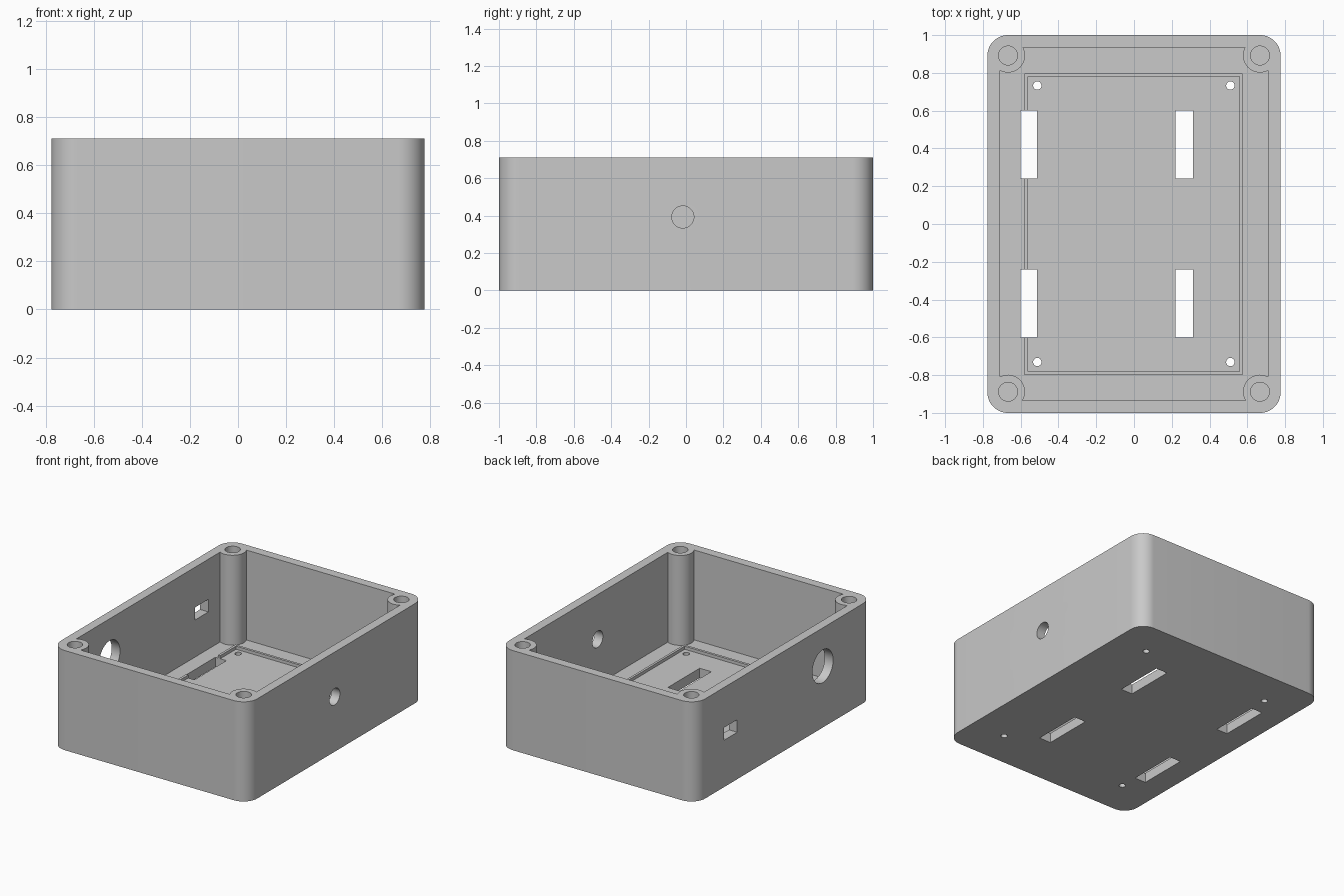
import bpy
import bmesh
from math import sin, cos, pi
from mathutils import Matrix

old = bpy.data.objects.get("Cube")
if old:
    bpy.data.objects.remove(old, do_unlink=True)

WIDTH, DEPTH, HEIGHT = 1.552, 2.0, 0.712
FLOOR = 0.07
RIDGE = 0.022
CORNER = 0.108
POST_X, POST_Y = 0.667, 0.89

grey = bpy.data.materials.new("grey plastic")
grey.use_nodes = True
colour = (0.585, 0.585, 0.585, 1)
grey.diffuse_color = colour
grey.node_tree.nodes["Principled BSDF"].inputs["Base Color"].default_value = colour


def finish(name, bm):
    bmesh.ops.recalc_face_normals(bm, faces=bm.faces)
    mesh = bpy.data.meshes.new(name)
    bm.to_mesh(mesh)
    bm.free()
    mesh.materials.append(grey)
    obj = bpy.data.objects.new(name, mesh)
    bpy.context.collection.objects.link(obj)
    return obj


def box(name, x0, x1, y0, y1, z0, z1):
    bm = bmesh.new()
    place = Matrix.Translation(((x0 + x1) / 2, (y0 + y1) / 2, (z0 + z1) / 2))
    size = Matrix.Diagonal((x1 - x0, y1 - y0, z1 - z0, 1))
    bmesh.ops.create_cube(bm, size=1, matrix=place @ size)
    return finish(name, bm)


def cylinder(name, centre, radius, length, along_x=False):
    bm = bmesh.new()
    turn = Matrix.Rotation(pi / 2, 4, 'Y') if along_x else Matrix()
    bmesh.ops.create_cone(bm, cap_ends=True, segments=48, radius1=radius, radius2=radius,
                          depth=length, matrix=Matrix.Translation(centre) @ turn)
    return finish(name, bm)


def cut(target, cutter):
    """Subtract the cutter from the target and discard the cutter."""
    mod = target.modifiers.new("cut", 'BOOLEAN')
    mod.operation = 'DIFFERENCE'
    mod.solver = 'EXACT'
    mod.object = cutter
    bpy.context.view_layer.objects.active = target
    bpy.ops.object.modifier_apply(modifier=mod.name)
    bpy.data.objects.remove(cutter, do_unlink=True)


# Rounded outer block
bm = bmesh.new()
outline = []
steps = 12
for quarter, (sx, sy) in enumerate([(1, 1), (-1, 1), (-1, -1), (1, -1)]):
    for i in range(steps + 1):
        a = (quarter + i / steps) * pi / 2
        outline.append(bm.verts.new((sx * (WIDTH / 2 - CORNER) + CORNER * cos(a),
                                     sy * (DEPTH / 2 - CORNER) + CORNER * sin(a), 0)))
base = bm.faces.new(outline)
top = bmesh.ops.extrude_face_region(bm, geom=[base])["geom"]
bmesh.ops.translate(bm, vec=(0, 0, HEIGHT), verts=[v for v in top if isinstance(v, bmesh.types.BMVert)])
case = finish("enclosure_case", bm)

posts = [(sx * POST_X, sy * POST_Y + 0.002) for sx in (-1, 1) for sy in (-1, 1)]

# Low rectangular ridge on the floor, as a frame
ridge = box("ridge", -0.58, 0.575, -0.8, 0.798, 0, FLOOR + RIDGE)
cut(ridge, box("ridge_inside", -0.562, 0.558, -0.782, 0.78, -1, 1))

# Cavity, leaving the ridge and a round screw post in each corner
cavity = box("cavity", -0.71, 0.71, -0.935, 0.935, FLOOR, 1)
cut(cavity, ridge)
for x, y in posts:
    cut(cavity, cylinder("post", (x, y, 0.6), 0.09, 1.4))
cut(case, cavity)

# Screw holes in the posts
for x, y in posts:
    cut(case, cylinder("screw_hole", (x, y, 0.6), 0.05, 0.8))

# Strap slots and small mounting holes through the floor
for x0, x1 in ((-0.601, -0.513), (0.22, 0.312)):
    for y in (-0.42, 0.422):
        cut(case, box("floor_slot", x0, x1, y - 0.18, y + 0.18, -0.1, 0.3))
for x in (-0.512, 0.51):
    for y in (-0.731, 0.733):
        cut(case, cylinder("mount_hole", (x, y, 0.1), 0.022, 0.4))

# Openings in the side walls
cut(case, cylinder("cable_hole", (WIDTH / 2, -0.017, 0.393), 0.059, 0.3, along_x=True))
cut(case, cylinder("large_hole", (-WIDTH / 2, -0.435, 0.438), 0.117, 0.3, along_x=True))
cut(case, box("port_opening", -0.9, -0.6, 0.53, 0.68, 0.335, 0.425))

# Smooth rounded walls, keep edges sharp
bpy.ops.object.select_all(action='DESELECT')
case.select_set(True)
bpy.context.view_layer.objects.active = case
bpy.ops.object.shade_smooth_by_angle(angle=pi / 6)
